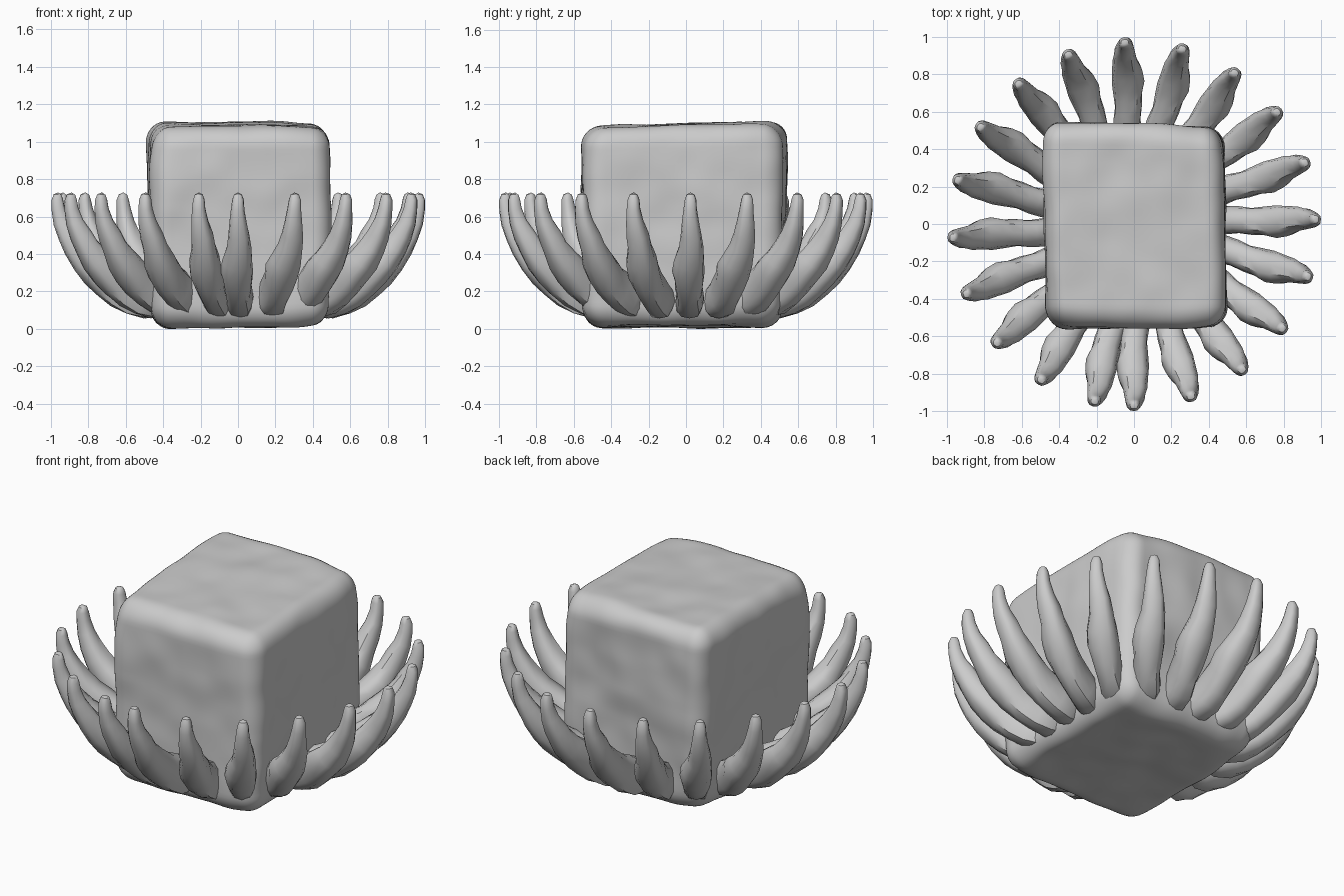
import bpy, bmesh
from math import sin, cos, pi, radians, copysign
from mathutils import Vector, noise

if "Cube" in bpy.data.objects:
    bpy.data.objects.remove(bpy.data.objects["Cube"])


def finish(bm, name, angle):
    bmesh.ops.recalc_face_normals(bm, faces=bm.faces)
    me = bpy.data.meshes.new(name)
    bm.to_mesh(me)
    bm.free()
    ob = bpy.data.objects.new(name, me)
    bpy.context.collection.objects.link(ob)
    bpy.ops.object.select_all(action='DESELECT')
    ob.select_set(True)
    bpy.context.view_layer.objects.active = ob
    bpy.ops.object.shade_smooth_by_angle(angle=radians(angle))
    return ob


# Block: rounded cube pulled to eight uneven corners, with a rough surface
CORNERS = {
    (-1, -1, -1): (-.465, -.55, .015), (1, -1, -1): (.495, -.55, .03),
    (-1, 1, -1): (-.45, .515, .02), (1, 1, -1): (.48, .505, .035),
    (-1, -1, 1): (-.46, -.55, 1.095), (1, -1, 1): (.50, -.55, 1.095),
    (-1, 1, 1): (-.50, .56, 1.135), (1, 1, 1): (.47, .525, 1.115),
}
bm = bmesh.new()
bmesh.ops.create_cube(bm, size=2)
bmesh.ops.subdivide_edges(bm, edges=bm.edges[:], cuts=43, use_grid_fill=True)
ROUND = 0.2
for v in bm.verts:
    core = Vector([max(-1 + ROUND, min(1 - ROUND, c)) for c in v.co])
    out = (v.co - core).normalized()
    p = core + out * ROUND
    p *= 1 - 0.05 * abs(p.x * p.y * p.z) ** 3
    q = Vector()
    for s, corner in CORNERS.items():
        w = 1
        for c, k in zip(p, s):
            w *= (1 + c * k) / 2
        q += w * Vector(corner)
    rough = noise.noise(q * 3) * 0.014 + noise.noise(q * Vector((6, 6, 10)).x) * 0.008
    v.co = q + out * rough
low = min(v.co.z for v in bm.verts)
for v in bm.verts:
    v.co.z -= low
finish(bm, "block", 60)

# Finger rings: radius, height, half thickness, half width, sideways shift
RINGS = [
    (.44, .14, .07, .060, .0), (.48, .146, .092, .074, .006),
    (.56, .175, .105, .076, .008), (.63, .212, .103, .072, .002),
    (.70, .258, .096, .078, -.004), (.76, .308, .088, .084, -.006),
    (.82, .365, .078, .080, -.002), (.875, .435, .066, .064, .004),
    (.912, .50, .055, .058, .004), (.945, .57, .045, .046, .0),
    (.963, .64, .036, .036, -.002), (.968, .69, .031, .031, .0),
    (.966, .718, .021, .021, .0),
]
SIDES = 12


def soft(v):
    return copysign(abs(v) ** 0.8, v)


def finger(index, angle):
    bm = bmesh.new()
    rings = []
    for i, (r, z, th, wd, shift) in enumerate(RINGS):
        a, b = RINGS[max(i - 1, 0)], RINGS[min(i + 1, len(RINGS) - 1)]
        t = Vector((b[0] - a[0], 0, b[1] - a[1])).normalized()
        n = Vector((t.z, 0, -t.x))
        ring = []
        for k in range(SIDES):
            u = 2 * pi * k / SIDES
            bump = 1 + 0.13 * noise.noise(Vector((i * .8, cos(u) * 1.3, sin(u) * 1.3)))
            if i > 8:
                bump = 1
            p = Vector((r, shift, z))
            p += (n * soft(cos(u)) * th + Vector((0, soft(sin(u)) * wd, 0))) * bump
            ring.append(bm.verts.new((p.x * cos(angle) - p.y * sin(angle),
                                      p.x * sin(angle) + p.y * cos(angle), p.z)))
        rings.append(ring)
    for lo, hi in zip(rings, rings[1:]):
        for k in range(SIDES):
            m = (k + 1) % SIDES
            bm.faces.new((lo[k], lo[m], hi[m], hi[k]))
    bm.faces.new(rings[0])
    tip = bm.verts.new((.963 * cos(angle), .963 * sin(angle), .729))
    for k in range(SIDES):
        bm.faces.new((rings[-1][k], rings[-1][(k + 1) % SIDES], tip))
    finish(bm, f"finger_{index:02d}", 40)


# Twenty fingers fanned around the block, starting at the front
for j in range(20):
    finger(j + 1, radians(-90 + 18.29 * j))
